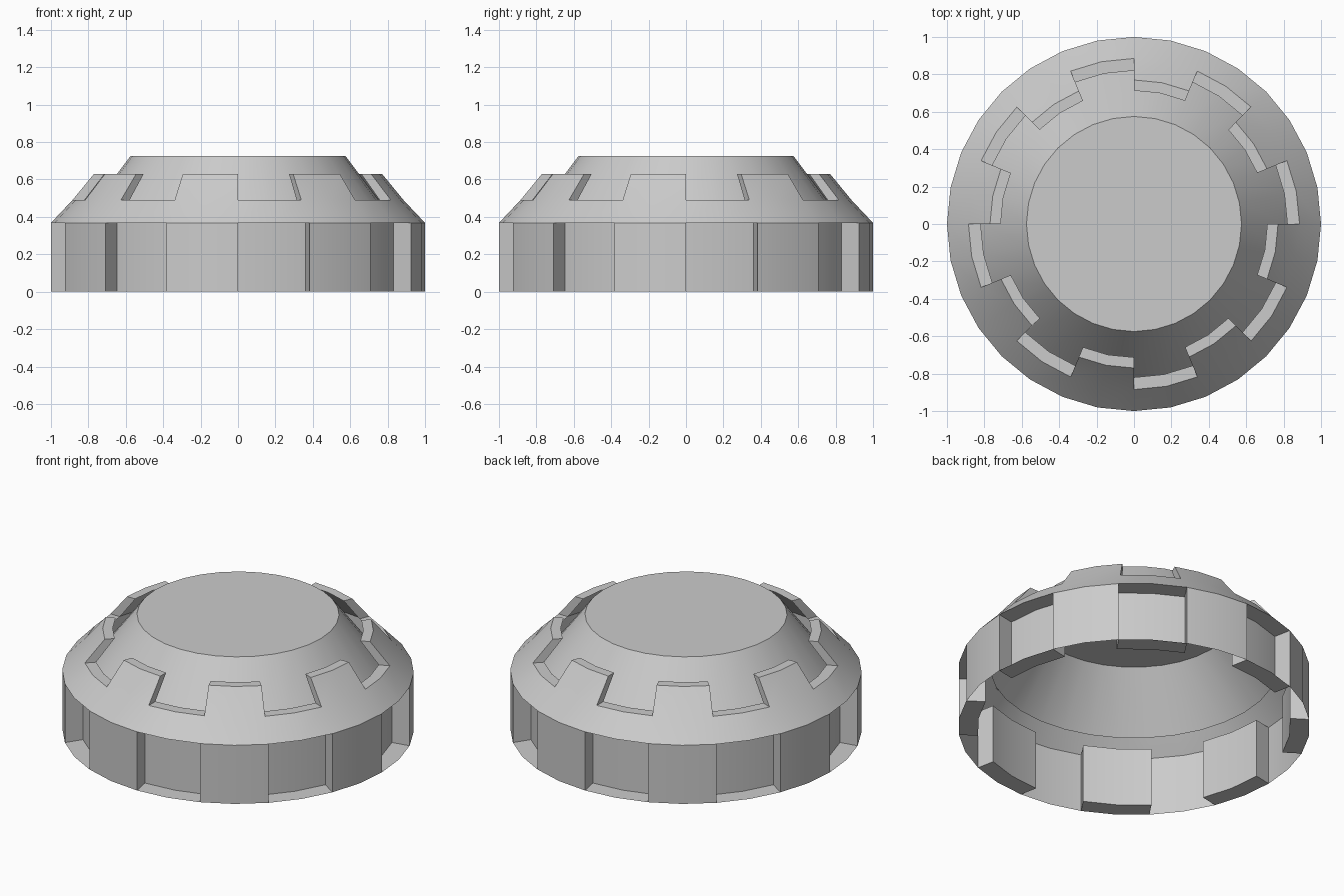
import bpy, bmesh, math

if "Cube" in bpy.data.objects:
    bpy.data.objects.remove(bpy.data.objects["Cube"])

SEGS = 32            # facets around
PER = 2              # facets per sector (16 alternating sectors)


def pt(p, i, k):
    """Profile point (r, z, push): ring position i, pushed straight in along sector k."""
    r, z, push = (*p, 0)[:3]
    a = 2 * math.pi * i / SEGS
    c = 2 * math.pi * (k + 0.5) * PER / SEGS
    return (r * math.cos(a) - push * math.cos(c), r * math.sin(a) - push * math.sin(c), z)


def add(bm, pts):
    bm.faces.new([bm.verts.new(p) for p in pts])


def sweep(bm, profile, i):
    """One facet-wide strip following a profile."""
    k = i // PER
    for p, q in zip(profile, profile[1:]):
        add(bm, [pt(p, i, k), pt(p, i + 1, k), pt(q, i + 1, k), pt(q, i, k)])


def finish(bm, name):
    bmesh.ops.remove_doubles(bm, verts=bm.verts, dist=1e-4)
    me = bpy.data.meshes.new(name)
    bm.to_mesh(me)
    bm.free()
    ob = bpy.data.objects.new(name, me)
    bpy.context.collection.objects.link(ob)
    bpy.ops.object.select_all(action='DESELECT')
    ob.select_set(True)
    bpy.context.view_layer.objects.active = ob
    bpy.ops.object.shade_smooth_by_angle(angle=math.radians(30))


def stepped_ring(name, even, odd, step):
    """Ring whose sectors alternate between two profiles, closed by step faces."""
    bm = bmesh.new()
    for i in range(SEGS):
        k = i // PER
        sweep(bm, odd if k % 2 else even, i)
        if i % PER == 0:
            even_k = k - 1 if k % 2 else k
            pts = [pt(p, i, even_k) for p in step]
            add(bm, pts if k % 2 else pts[::-1])
    finish(bm, name)


H = 0.368            # wall height
D = 0.11             # recess depth

# side wall with recessed panels
stepped_ring("side_wall",
             even=[(1, 0), (1, 0, D), (1, H, D), (1, H)],
             odd=[(1, 0), (1, H)],
             step=[(1, 0), (1, H), (1, H, D), (1, 0, D)])

# sloped skirt with a notched upper rim
low_out, low_in = (0.885, 0.49), (0.82, 0.49)
high_out, high_in = (0.77, 0.63), (0.713, 0.63)
stepped_ring("notched_skirt",
             even=[(1, H), low_out, low_in],
             odd=[(1, H), low_out, high_out, high_in],
             step=[low_out, high_out, high_in, low_in])

# inner dome with a flat top, standing free inside the skirt
TOP = (0.575, 0.725)
bm = bmesh.new()
for i in range(SEGS):
    sweep(bm, [(0.82, 0.40), TOP], i)
add(bm, [pt(TOP, i, 0) for i in range(SEGS)])
finish(bm, "inner_dome")
